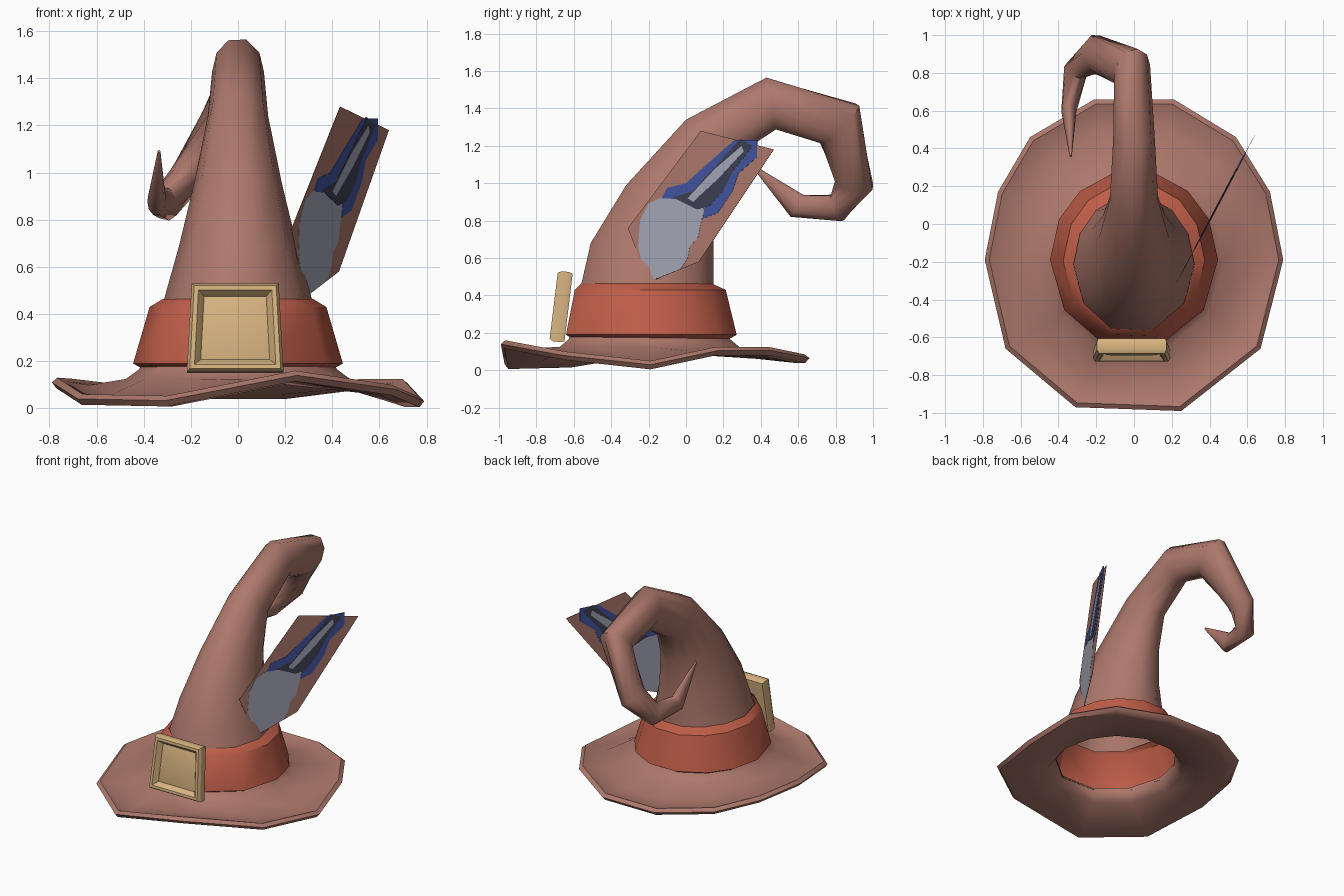
import bpy, bmesh, math
from mathutils import Vector

if "Cube" in bpy.data.objects:
    bpy.data.objects.remove(bpy.data.objects["Cube"])


def material(name, rgb):
    m = bpy.data.materials.new(name)
    m.diffuse_color = (*rgb, 1)
    m.use_nodes = True
    m.node_tree.nodes["Principled BSDF"].inputs["Base Color"].default_value = m.diffuse_color
    return m


FELT = material("dusty_brown_felt", (0.42, 0.19, 0.15))
RED = material("rust_red", (0.52, 0.11, 0.065))
BRASS = material("pale_brass", (0.69, 0.46, 0.22))
PALE = material("pale_grey", (0.38, 0.39, 0.48))
BLUE = material("blue", (0.055, 0.09, 0.36))
DARK = material("dark_slate", (0.05, 0.052, 0.085))


def finish(name, bm, mat, angle=None):
    bmesh.ops.recalc_face_normals(bm, faces=bm.faces)
    me = bpy.data.meshes.new(name)
    bm.to_mesh(me)
    bm.free()
    ob = bpy.data.objects.new(name, me)
    bpy.context.collection.objects.link(ob)
    me.materials.append(mat)
    if angle:
        bpy.ops.object.select_all(action='DESELECT')
        ob.select_set(True)
        bpy.context.view_layer.objects.active = ob
        bpy.ops.object.shade_smooth_by_angle(angle=math.radians(angle))
    return ob


def loft(name, loops, mat, angle=None, ring=False, caps=(False, False)):
    """Skin a list of equal loops; ring joins the last loop to the first."""
    bm = bmesh.new()
    rows = [[bm.verts.new(p) for p in loop] for loop in loops]
    n = len(rows[0])
    pairs = list(zip(rows, rows[1:]))
    if ring:
        pairs.append((rows[-1], rows[0]))
    for a, b in pairs:
        for i in range(n):
            j = (i + 1) % n
            bm.faces.new((a[i], a[j], b[j], b[i]))
    if caps[0]:
        bm.faces.new(rows[0])
    if caps[1]:
        bm.faces.new(rows[-1])
    return finish(name, bm, mat, angle)


# Shared twelve-sided layout, flat at the front and back
ANGLES = [math.radians(a) for a in
          (0, 27, 50, 76, 104, 130, 153, 180, 214, 248, 288, 326)]


def oval(rx, ry, cy, z):
    return [Vector((rx * math.cos(a), cy + ry * math.sin(a), z)) for a in ANGLES]


# Wavy brim: outer edge as x, y and underside height
EDGE = [Vector(p) for p in (
    (.79, -.19, .005), (.72, .17, .08), (.54, .46, .08), (.21, .66, .04),
    (-.21, .66, .04), (-.55, .46, .06), (-.72, .17, .08), (-.79, -.19, .085),
    (-.68, -.66, .015), (-.31, -.97, .008), (.25, -.99, .115), (.67, -.66, .055))]
HUB = Vector((0, -.2, 0))


def edge_loop(s, dz, blend=0.0, flat=0.1):
    out = []
    for p in EDGE:
        q = HUB + (p - HUB) * s
        q.z = p.z * (1 - blend) + flat * blend + dz
        out.append(q)
    return out


loft("brim", [
    oval(.405, .44, -.2, .19), oval(.42, .45, -.2, .165), oval(.475, .5, -.2, .125),
    edge_loop(.8, .015, .35, .08), edge_loop(.92, .03), edge_loop(.97, .045),
    edge_loop(1, .025), edge_loop(.975, 0), edge_loop(.9, 0),
    edge_loop(.78, 0, .4, .08), oval(.45, .47, -.2, .1), oval(.4, .43, -.2, .165)],
    FELT, 50, ring=True)

# Hat band
loft("hat_band", [
    oval(.40, .43, -.19, .165), oval(.445, .475, -.19, .19),
    oval(.375, .42, -.195, .43), oval(.32, .365, -.215, .463)], RED, 40)

# Curling cone: outer (y, z), inner (y, z), x centre, half width
SPINE = [
    (-.565, .44, .14, .44, 0, .32), (-.51, .68, .14, .70, 0, .25),
    (-.32, .99, .17, .93, 0, .185), (0, 1.34, .25, 1.14, 0, .128),
    (.43, 1.565, .48, 1.29, 0, .11), (.92, 1.42, .72, 1.22, -.01, .1),
    (1, .98, .80, 1.02, -.2, .08), (.84, .80, .78, .935, -.31, .065),
    (.56, .82, .63, .935, -.345, .04), (.355, 1.085, .365, 1.095, -.335, .006)]
outer = [Vector((s[4], s[0], s[1])) for s in SPINE]
inner = [Vector((s[4], s[2], s[3])) for s in SPINE]
mid = [(a + b) / 2 for a, b in zip(outer, inner)]
loops = []
for i, s in enumerate(SPINE):
    along = mid[min(i + 1, len(mid) - 1)] - mid[max(i - 1, 0)]
    half = (outer[i] - inner[i]) / 2
    side = along.cross(half).normalized() if i else Vector((1, 0, 0))
    loops.append([mid[i] + side * s[5] * math.cos(a) - half * 1.05 * math.sin(a)
                  for a in ANGLES])
loft("curled_cone", loops, FELT, 60, caps=(False, True))

# Buckle: tapered square frame around a sunken panel, leaning back
UP = Vector((0, .045, .37)).normalized()
OUT = Vector((0, -.37, .045)).normalized()


def buckle_loop(s, depth):
    return [Vector((-.012, -.628, .335)) + UP * (.187 * s * v) + OUT * depth
            + Vector((s * u * (.193 - .01 * v), 0, 0))
            for u, v in ((-1, -1), (1, -1), (1, 1), (-1, 1))]


loft("buckle", [buckle_loop(s, d) for s, d in (
    (.97, 0), (1.01, .02), (1.01, .06), (.95, .08), (.85, .08), (.77, .06),
    (.72, .045), (.55, .055))], BRASS, 30, caps=(True, True))


# Feather: thin upright layers on one slanted plane, outlined in y and z
def feather_layer(name, pts, mat, half):
    n = Vector((1, -.53, 0)).normalized() * half
    flat = [Vector((.417 + .53 * (y - .05), y, z)) for y, z in pts]
    loft(name, [[p - n for p in flat], [p + n for p in flat]], mat, caps=(True, True))


feather_layer("feather_backing", [
    (.08, 1.28), (.47, 1.18), (.07, .58), (-.2, .47), (-.31, .76)], FELT, .001)
feather_layer("feather_down", [
    (-.2, .475), (-.235, .57), (-.255, .66), (-.245, .8), (-.2, .89), (-.12, .93),
    (0, .94), (.1, .86), (.08, .79), (.065, .71), (.02, .66), (.01, .6),
    (-.03, .54)], PALE, .002)
feather_layer("feather_blue_edge", [
    (-.13, .92), (-.1, .975), (0, 1.0), (.1, 1.09), (.26, 1.23), (.38, 1.23),
    (.38, 1.14), (.28, 1.05), (.25, .96), (.17, .84), (.09, .81), (.1, .87),
    (.04, .91)], BLUE, .003)
feather_layer("feather_dark_vane", [
    (-.07, .925), (.04, .96), (.15, 1.08), (.29, 1.235), (.36, 1.2), (.25, 1.06),
    (.2, .96), (.13, .88), (.06, .86)], DARK, .004)
feather_layer("feather_quill", [
    (.01, .92), (.04, .9), (.18, 1.03), (.31, 1.17), (.3, 1.2), (.16, 1.08)],
    PALE, .0048)
